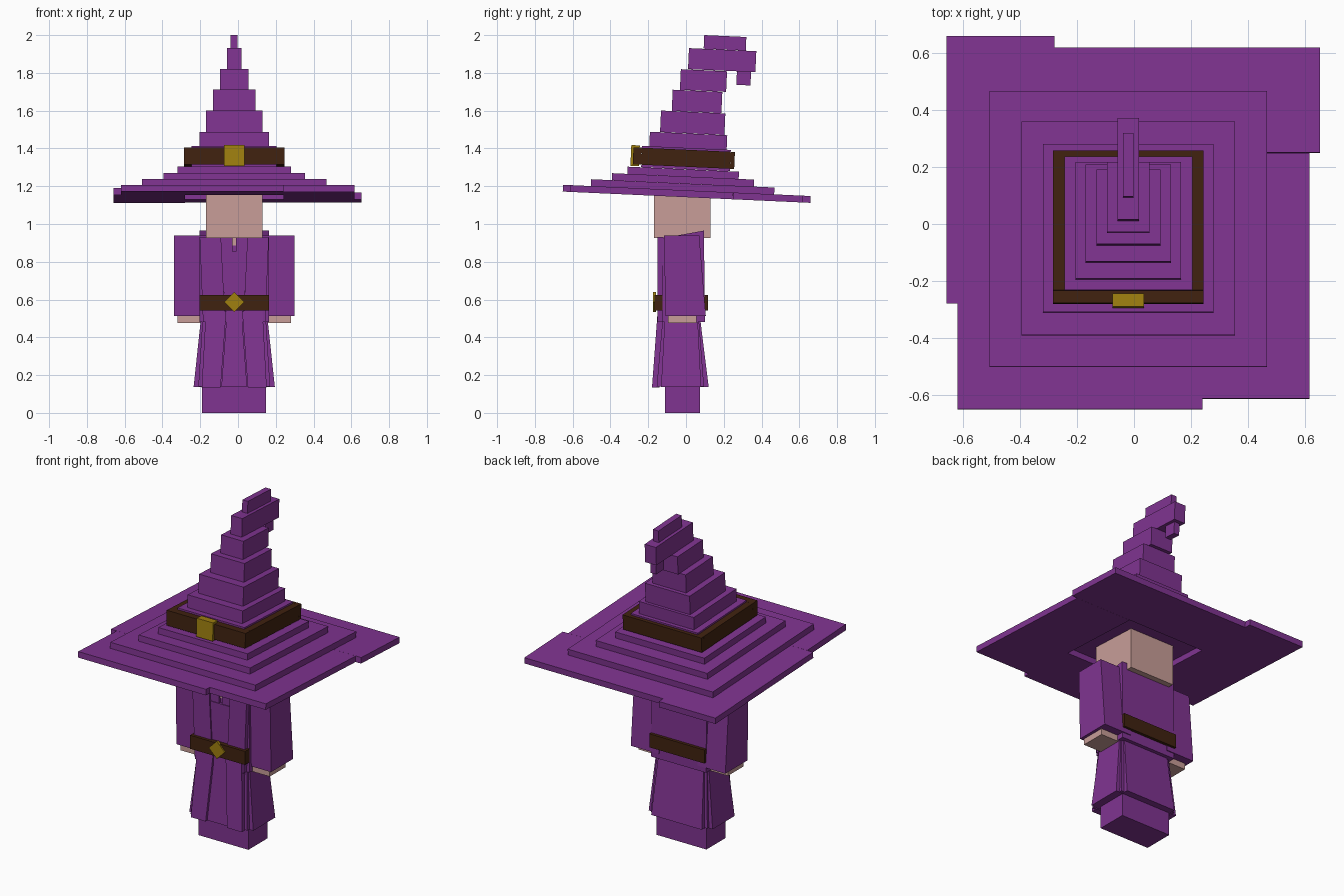
import bpy, math

CX = -0.02                      # centre line of the figure
TILT = math.radians(2.6)        # the hat leans back a little


def material(name, rgb):
    m = bpy.data.materials.new(name)
    m.diffuse_color = (*rgb, 1)
    return m


PURPLE = material("purple cloth", (0.216, 0.034, 0.283))
SKIN = material("skin", (0.578, 0.337, 0.314))
BROWN = material("brown leather", (0.051, 0.016, 0.005))
GOLD = material("gold", (0.352, 0.216, 0.005))


def block(name, mat, bottom, top, z0, z1, z1_back=None):
    """Six-sided block; bottom and top are (x0, x1, y0, y1)."""
    zb = z1 if z1_back is None else z1_back
    verts = []
    for (x0, x1, y0, y1), za, zc in ((bottom, z0, z0), (top, z1, zb)):
        verts += [(x0, y0, za), (x1, y0, za), (x1, y1, zc), (x0, y1, zc)]
    faces = [(3, 2, 1, 0), (4, 5, 6, 7), (0, 1, 5, 4),
             (1, 2, 6, 5), (2, 3, 7, 6), (3, 0, 4, 7)]
    me = bpy.data.meshes.new(name)
    me.from_pydata(verts, [], faces)
    me.materials.append(mat)
    ob = bpy.data.objects.new(name, me)
    bpy.context.collection.objects.link(ob)
    return ob


def box(name, mat, x0, x1, y0, y1, z0, z1):
    return block(name, mat, (x0, x1, y0, y1), (x0, x1, y0, y1), z0, z1)


def hat_box(name, mat, x0, x1, y0, y1, z0, z1):
    """Box turned about its own centre by the hat tilt."""
    hy, hz = (y1 - y0) / 2, (z1 - z0) / 2
    ob = box(name, mat, x0, x1, -hy, hy, -hz, hz)
    ob.location = (0, (y0 + y1) / 2, (z0 + z1) / 2)
    ob.rotation_euler.x = -TILT
    return ob


def pair(name, mat, bottom, top, z0, z1):
    """Left and right copies; x is measured outwards from the centre line."""
    for side, s in (("right", 1), ("left", -1)):
        b, t = [(*sorted((CX + s * r[0], CX + s * r[1])), r[2], r[3])
                for r in (bottom, top)]
        block(f"{side}_{name}", mat, b, t, z0, z1)


# Brim: four plates laid like a pinwheel around the head opening
for i, (x0, x1, y0, y1) in enumerate([(-0.66, -0.28, -0.28, 0.66),
                                      (-0.28, 0.653, 0.25, 0.62),
                                      (0.24, 0.617, -0.615, 0.25),
                                      (-0.62, 0.24, -0.652, -0.28)]):
    zc = 1.16 - math.tan(TILT) * (y0 + y1) / 2
    hat_box(f"brim_plate_{i + 1}", PURPLE, x0, x1, y0, y1, zc - 0.018, zc + 0.018)

# Stepped cone: half width, y range, z range
steps = [(0.488, -0.503, 0.468, 1.178, 1.215), (0.375, -0.392, 0.36, 1.215, 1.252),
         (0.30, -0.31, 0.28, 1.252, 1.29), (0.225, -0.235, 0.235, 1.29, 1.403),
         (0.185, -0.193, 0.217, 1.40, 1.479), (0.15, -0.135, 0.206, 1.479, 1.593),
         (0.1125, -0.073, 0.19, 1.593, 1.705), (0.075, -0.03, 0.215, 1.705, 1.814),
         (0.0375, 0.013, 0.37, 1.812, 1.923), (0.0185, 0.095, 0.318, 1.923, 1.995),
         (0.0185, 0.268, 0.343, 1.735, 1.812)]
for i, (w, y0, y1, z0, z1) in enumerate(steps):
    hat_box("hat_tip" if i == 10 else f"hat_step_{i + 1}", PURPLE,
            CX - w, CX + w, y0, y1, z0, z1)

# Hat band ring and buckle
for name, x0, x1, y0, y1 in (("front", -0.285, 0.245, -0.28, -0.235),
                             ("back", -0.285, 0.245, 0.235, 0.257),
                             ("left", -0.285, -0.245, -0.235, 0.235),
                             ("right", 0.205, 0.245, -0.235, 0.235)):
    zc = 1.348 - math.tan(TILT) * (y0 + y1) / 2
    hat_box(f"hat_band_{name}", BROWN, x0, x1, y0, y1, zc - 0.045, zc + 0.045)
hat_box("hat_buckle", GOLD, -0.075, 0.035, -0.292, -0.247, 1.307, 1.417)

# Head
box("head", SKIN, -0.17, 0.13, -0.17, 0.13, 0.925, 1.21)

# Arms and hands
pair("sleeve", PURPLE, (0.13, 0.318, -0.108, 0.105), (0.13, 0.318, -0.117, 0.07), 0.512, 0.94)
pair("hand", SKIN, (0.155, 0.30, -0.095, 0.055), (0.155, 0.30, -0.095, 0.055), 0.475, 0.56)

# Robe body, with the collar rising behind the neck
block("robe_body", PURPLE, (-0.205, 0.165, -0.125, 0.10),
      (-0.205, 0.165, -0.125, 0.095), 0.48, 0.925, 0.965)
pair("lapel", PURPLE, (0.048, 0.165, -0.15, -0.12), (0.07, 0.183, -0.15, -0.12), 0.48, 0.93)
block("robe_front", PURPLE, (-0.066, 0.026, -0.142, -0.12),
      (-0.088, 0.048, -0.142, -0.12), 0.48, 0.855)
pair("collar", PURPLE, (0.01, 0.07, -0.138, -0.12), (0.01, 0.07, -0.138, -0.12), 0.85, 0.928)
box("neck", SKIN, -0.03, -0.01, -0.13, -0.12, 0.885, 0.925)

# Skirt: a core with separate flared panels, open at the corners
block("skirt_core", PURPLE, (-0.21, 0.17, -0.155, 0.095),
      (-0.185, 0.145, -0.12, 0.065), 0.14, 0.54)
pair("skirt_front", PURPLE, (0.072, 0.172, -0.18, -0.14), (0.042, 0.15, -0.15, -0.11), 0.135, 0.54)
block("skirt_centre", PURPLE, (-0.088, 0.048, -0.17, -0.14),
      (-0.058, 0.018, -0.142, -0.11), 0.14, 0.54)
pair("skirt_side", PURPLE, (0.16, 0.215, -0.132, 0.08), (0.13, 0.172, -0.11, 0.06), 0.137, 0.54)
block("skirt_back", PURPLE, (-0.19, 0.15, 0.08, 0.12), (-0.17, 0.13, 0.04, 0.07), 0.137, 0.54)

# Feet under the robe
box("feet", PURPLE, -0.19, 0.147, -0.11, 0.075, 0.0, 0.16)

# Belt and diamond buckle
box("belt", BROWN, -0.205, 0.165, -0.168, 0.117, 0.543, 0.625)
buckle = box("belt_buckle", GOLD, -0.038, 0.038, -0.008, 0.008, -0.038, 0.038)
buckle.location = (CX, -0.168, 0.587)
buckle.rotation_euler.y = math.pi / 4
